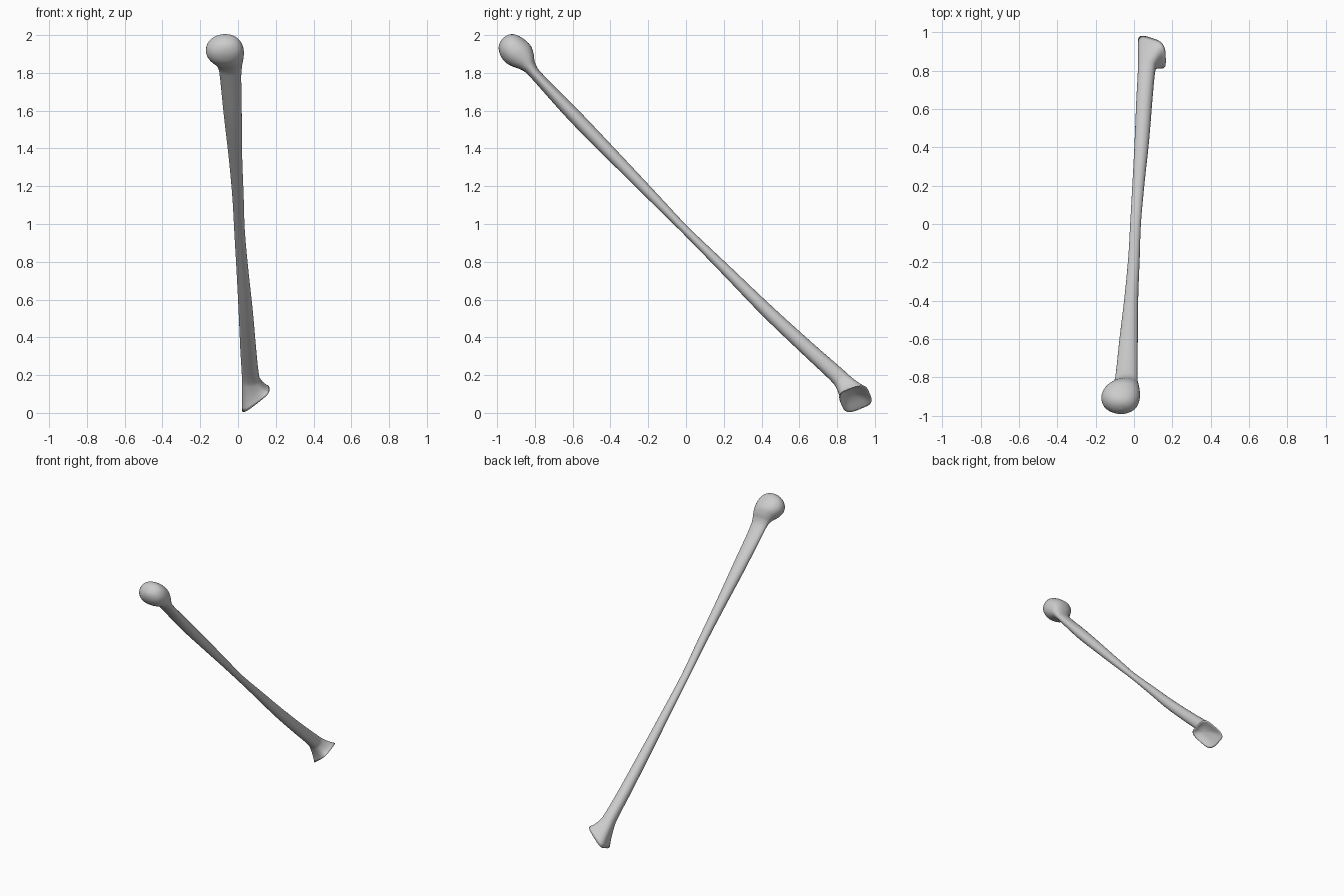
import bpy, bmesh, math

if "Cube" in bpy.data.objects:
    bpy.data.objects.remove(bpy.data.objects["Cube"])

SEGS, SUB = 40, 4
R2 = math.sqrt(2)

# Sections along the bone: position, x min, x max, depth min, depth max, squareness, end tilt
sections = [
    (-1.405, -.075, -.06, .028, .042, 2, 0),
    (-1.398, -.108, -.025, .0, .068, 2, 0),
    (-1.38, -.14, .003, -.022, .09, 2.1, 0),
    (-1.35, -.163, .022, -.039, .104, 2.2, 0),
    (-1.31, -.170, .031, -.046, .112, 2.2, 0),
    (-1.27, -.155, .030, -.038, .110, 2.2, 0),
    (-1.23, -.125, .025, -.019, .090, 2.2, 0),
    (-1.19, -.105, .020, -.008, .062, 2.1, 0),
    (-1.12, -.095, .017, -.010, .049, 2, 0),
    (-.85, -.075, .020, -.025, .048, 2, 0),
    (-.55, -.050, .022, -.026, .040, 2, 0),
    (-.25, -.030, .030, -.024, .030, 2, 0),
    (0, -.020, .036, -.022, .022, 2, 0),
    (.3, -.008, .055, -.026, .030, 2, 0),
    (.6, .003, .078, -.032, .038, 2, 0),
    (.9, .012, .096, -.026, .053, 2.1, 0),
    (1.1, .020, .110, -.020, .067, 2.3, .05),
    (1.17, .021, .122, -.030, .070, 2.6, .3),
    (1.30, .020, .166, -.070, .080, 3.5, 1),
]


def smooth(a, b, c, d, t):
    return b + .5 * t * (c - a + t * (2*a - 5*b + 4*c - d + t * (3*(b - c) + d - a)))


def ring(sec, scale=1, dip=0):
    s0, x0, x1, t0, t1, n, w = sec
    pts = []
    for i in range(SEGS):
        a = 2 * math.pi * i / SEGS
        u, v = [math.copysign(abs(f) ** (2 / n), f) * scale for f in (math.cos(a), math.sin(a))]
        x = (x0 + x1) / 2 + u * (x1 - x0) / 2
        v *= 1 + .3 * w * u * (1 if v > 0 else -1)
        t = (t0 + t1) / 2 + v * (t1 - t0) / 2
        s = s0 + w * (-.9 * (x - .05) + .4 * t) - dip
        # bone axis runs diagonally in the yz plane
        pts.append((x, (s + t) / R2, .965 + (t - s) / R2))
    return pts


# Head, shaft and flared base
rings = []
last = len(sections) - 1
for k in range(last):
    quad = [sections[min(max(k + o, 0), last)] for o in (-1, 0, 1, 2)]
    for j in range(SUB):
        rings.append(ring([smooth(*q, j / SUB) for q in zip(*quad)]))
rings.append(ring(sections[-1]))

# Hollow joint face at the base
for scale, dip in ((.9, .003), (.72, .017), (.5, .03), (.25, .038), (.06, .04)):
    rings.append(ring(sections[-1], scale, dip))

bm = bmesh.new()
loops = [[bm.verts.new(p) for p in r] for r in rings]
for a, b in zip(loops, loops[1:]):
    for i in range(SEGS):
        j = (i + 1) % SEGS
        bm.faces.new((a[i], a[j], b[j], b[i]))
bm.faces.new(loops[0])
bm.faces.new(loops[-1])
bmesh.ops.recalc_face_normals(bm, faces=bm.faces)
for f in bm.faces:
    f.smooth = True
mesh = bpy.data.meshes.new("long_bone")
bm.to_mesh(mesh)
bm.free()
bone = bpy.data.objects.new("long_bone", mesh)
bpy.context.collection.objects.link(bone)
